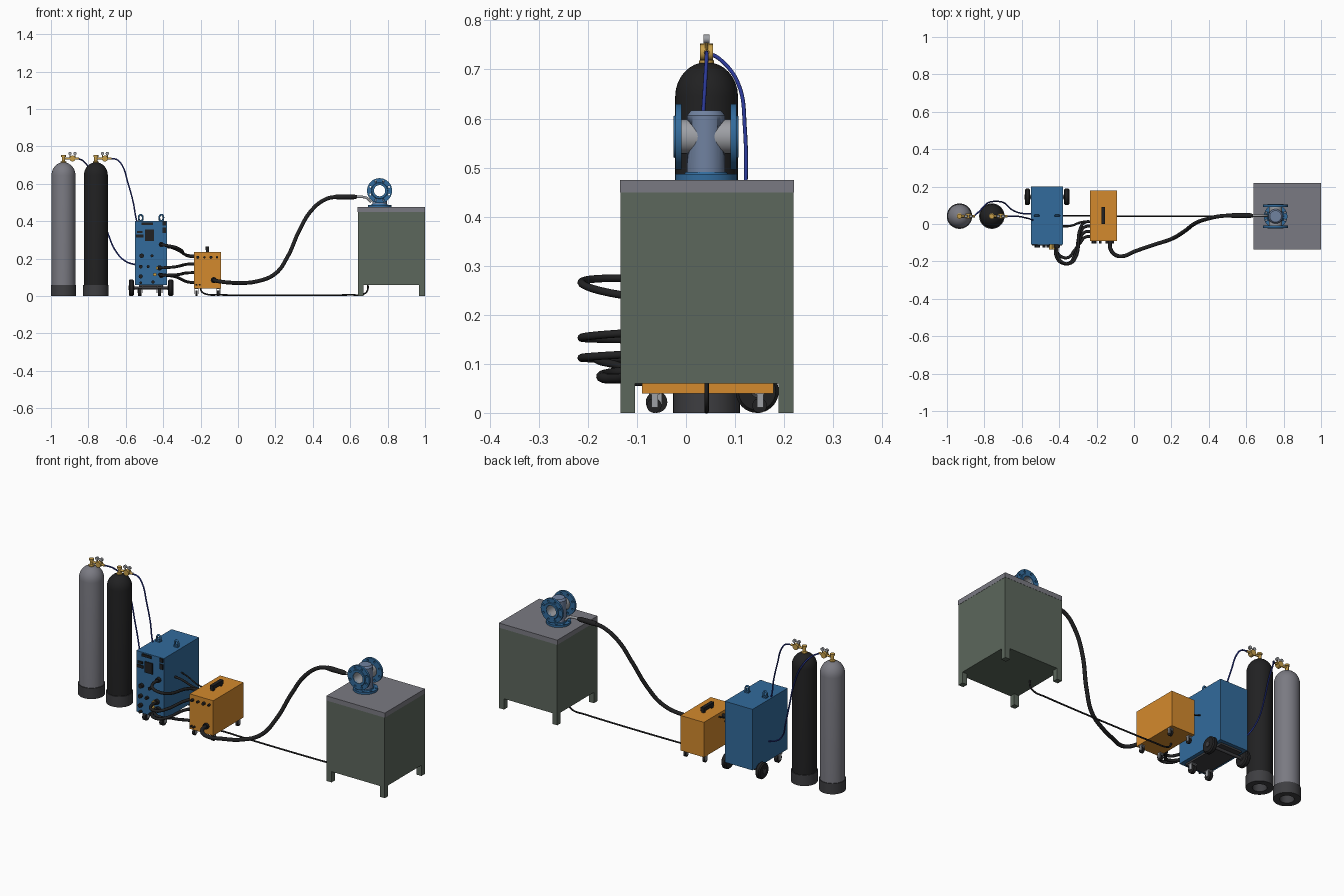
import bpy, bmesh, math
from mathutils import Matrix, Vector


def lin(c):
    c /= 255
    return c / 12.92 if c < 0.04045 else ((c + 0.055) / 1.055) ** 2.4


def mat(name, r, g, b):
    m = bpy.data.materials.new(name)
    m.diffuse_color = (lin(r), lin(g), lin(b), 1)
    return m


GRAY = mat("steel_gray", 122, 122, 130)
BLACK = mat("black", 33, 33, 34)
DARK = mat("dark_gray", 62, 62, 65)
BLUE = mat("blue", 50, 107, 156)
ORANGE = mat("orange", 212, 138, 45)
GREEN = mat("green", 92, 103, 92)
BRASS = mat("brass", 200, 160, 75)
HOSE = mat("hose_blue", 42, 56, 150)
PIPE = mat("pipe_steel", 112, 130, 160)
LIGHT = mat("light_gray", 158, 160, 165)


def finish(bm, name, m, smooth=False):
    bmesh.ops.recalc_face_normals(bm, faces=bm.faces)
    me = bpy.data.meshes.new(name)
    bm.to_mesh(me)
    bm.free()
    me.materials.append(m)
    ob = bpy.data.objects.new(name, me)
    bpy.context.collection.objects.link(ob)
    bpy.ops.object.select_all(action='DESELECT')
    ob.select_set(True)
    bpy.context.view_layer.objects.active = ob
    if smooth:
        bpy.ops.object.shade_smooth_by_angle(angle=math.radians(35))
    return ob


def box(name, m, x0, x1, y0, y1, z0, z1):
    bm = bmesh.new()
    mx = Matrix.Translation(((x0 + x1) / 2, (y0 + y1) / 2, (z0 + z1) / 2)) \
        @ Matrix.Diagonal((x1 - x0, y1 - y0, z1 - z0, 1))
    bmesh.ops.create_cube(bm, size=1, matrix=mx)
    return finish(bm, name, m)


def orient(axis, loc):
    q = Vector((0, 0, 1)).rotation_difference(Vector(axis))
    return Matrix.Translation(loc) @ q.to_matrix().to_4x4()


def lathe(name, m, prof, loc, axis=(0, 0, 1), n=32, closed=False):
    """Revolve (radius, height) points around an axis through loc."""
    bm = bmesh.new()
    vs = [bm.verts.new((r, 0, z)) for r, z in prof]
    es = [bm.edges.new(p) for p in zip(vs, vs[1:])]
    if closed:
        es.append(bm.edges.new((vs[-1], vs[0])))
    bmesh.ops.spin(bm, geom=vs + es, cent=(0, 0, 0), axis=(0, 0, 1),
                   angle=2 * math.pi, steps=n, use_merge=True)
    bmesh.ops.remove_doubles(bm, verts=bm.verts, dist=1e-5)
    bm.transform(orient(axis, loc))
    return finish(bm, name, m, True)


def cyl(name, m, r, h, loc, axis=(0, 0, 1), n=20):
    """Solid cylinder centred on loc."""
    return lathe(name, m, [(0, -h / 2), (r, -h / 2), (r, h / 2), (0, h / 2)], loc, axis, n)


def tube(name, m, r, pts):
    cu = bpy.data.curves.new(name, 'CURVE')
    cu.dimensions = '3D'
    cu.bevel_depth, cu.bevel_resolution = r, 3
    cu.resolution_u, cu.use_fill_caps = 8, True
    sp = cu.splines.new('BEZIER')
    sp.bezier_points.add(len(pts) - 1)
    for bp, p in zip(sp.bezier_points, pts):
        bp.co = p
        bp.handle_left_type = bp.handle_right_type = 'AUTO'
    cu.materials.append(m)
    ob = bpy.data.objects.new(name, cu)
    bpy.context.collection.objects.link(ob)
    bpy.ops.object.select_all(action='DESELECT')
    ob.select_set(True)
    bpy.context.view_layer.objects.active = ob
    bpy.ops.object.convert(target='MESH')
    bpy.ops.object.shade_smooth_by_angle(angle=math.radians(50))


def cut(ob, cutter):
    bpy.context.view_layer.objects.active = ob
    md = ob.modifiers.new("cut", 'BOOLEAN')
    md.operation, md.object, md.solver = 'DIFFERENCE', cutter, 'EXACT'
    bpy.ops.object.modifier_apply(modifier=md.name)
    bpy.data.objects.remove(cutter)


X, Y = (1, 0, 0), (0, 1, 0)

# Gas cylinders with collar, valve and regulator
CY = 0.042
for nm, cx, m in (("gray_cylinder", -0.933, GRAY), ("black_cylinder", -0.76, BLACK)):
    dome = [(0.064 * math.cos(a), 0.645 + 0.07 * math.sin(a))
            for a in [i * math.pi / 16 for i in range(9)]]
    dome[-1] = (0, 0.715)
    lathe(nm, m, [(0, 0.045), (0.064, 0.045)] + dome, (cx, CY, 0), n=40)
    lathe(nm + "_collar", DARK, [(0.036, 0), (0.068, 0), (0.068, 0.06), (0.036, 0.06)],
          (cx, CY, 0), n=40, closed=True)
    lathe(nm + "_valve", BRASS, [(0, 0.705), (0.015, 0.705), (0.015, 0.718), (0.009, 0.722),
          (0.009, 0.742), (0.013, 0.744), (0.013, 0.753), (0, 0.753)], (cx, CY, 0), n=16)
    cyl(nm + "_outlet", BRASS, 0.006, 0.085, (cx + 0.04, CY, 0.735), X, 12)
    cyl(nm + "_regulator", BRASS, 0.016, 0.026, (cx + 0.048, CY, 0.735), Y)
    for dx in (0.035, 0.061):
        cyl(nm + "_gauge_stem", BRASS, 0.003, 0.02, (cx + dx, CY, 0.748), n=8)
        cyl(nm + "_gauge", LIGHT, 0.009, 0.012, (cx + dx, CY, 0.762), Y, 16)

# Gas hoses
tube("hose_to_top", HOSE, 0.004, [(-0.68, CY, 0.735), (-0.645, 0.042, 0.728), (-0.615, 0.04, 0.69),
     (-0.59, 0.035, 0.61), (-0.56, 0.028, 0.5), (-0.546, 0.022, 0.42), (-0.535, 0.02, 0.38)])
tube("hose_to_side", HOSE, 0.004, [(-0.855, CY, 0.735), (-0.825, 0.07, 0.72), (-0.79, 0.107, 0.67),
     (-0.755, 0.12, 0.58), (-0.72, 0.12, 0.43), (-0.69, 0.11, 0.32), (-0.65, 0.075, 0.235),
     (-0.6, 0.057, 0.185), (-0.54, 0.055, 0.165)])

# Blue power source
box("power_source", BLUE, -0.55, -0.38, -0.11, 0.2, 0.06, 0.4)
box("power_source_base", DARK, -0.53, -0.40, -0.09, 0.18, 0.05, 0.06)
for x in (-0.52, -0.41):
    box("eye_foot", BLUE, x - 0.012, x + 0.012, 0.035, 0.055, 0.4, 0.407)
    tube("lifting_eye", BLUE, 0.005, [(x - 0.009, 0.045, 0.405), (x - 0.01, 0.045, 0.425),
         (x, 0.045, 0.435), (x + 0.01, 0.045, 0.425), (x + 0.009, 0.045, 0.405)])
# Front panel: plates (x, z, width, height) and sockets (x, z, radius)
for x, z, w, h in ((-0.472, 0.325, 0.048, 0.06), (-0.525, 0.32, 0.04, 0.016), (-0.525, 0.342, 0.03, 0.012),
                   (-0.394, 0.387, 0.02, 0.022), (-0.394, 0.352, 0.02, 0.028), (-0.485, 0.387, 0.06, 0.014)):
    box("panel_plate", BLACK, x - w / 2, x + w / 2, -0.116, -0.1, z - h / 2, z + h / 2)
for x, z, r in ((-0.515, 0.215, 0.012), (-0.46, 0.215, 0.008), (-0.52, 0.157, 0.01), (-0.48, 0.157, 0.008),
                (-0.52, 0.105, 0.011), (-0.52, 0.07, 0.007), (-0.455, 0.075, 0.009),
                (-0.41, 0.275, 0.014), (-0.42, 0.15, 0.014), (-0.41, 0.11, 0.014)):
    cyl("panel_socket", BLACK, r, 0.03, (x, -0.111, z), Y, 16)
for x, z in ((-0.445, 0.115), (-0.43, 0.15)):
    cyl("brass_fitting", BRASS, 0.009, 0.04, (x, -0.115, z), Y, 12)

# Rear wheels and axle
cyl("axle", DARK, 0.008, 0.2, (-0.465, 0.145, 0.044), X, 12)
for s in (-1, 1):
    x = -0.465 + s * 0.105
    lathe("rear_wheel", BLACK, [(0, -0.012), (0.03, -0.014), (0.038, -0.014), (0.044, -0.008), (0.044, 0.008),
          (0.038, 0.014), (0.03, 0.014), (0, 0.012)], (x, 0.145, 0.044), X)
    cyl("wheel_hub", DARK, 0.013, 0.032, (x, 0.145, 0.044), X, 16)


def caster(x, y, r, top):
    cyl("caster_wheel", BLACK, r, r * 0.8, (x, y, r), X)
    for s in (-1, 1):
        box("caster_fork", LIGHT, x + s * r * .6 - .002, x + s * r * .6 + .002,
            y - r * 0.35, y + r * 0.5, r * 0.7, top - 0.003)
    box("caster_plate", LIGHT, x - r * 0.75, x + r * 0.75, y - r * 0.7, y + r * 0.7, top - 0.005, top)


for x in (-0.525, -0.42):
    caster(x, -0.06, 0.022, 0.052)

# Orange wire feeder
box("wire_feeder", ORANGE, -0.235, -0.09, -0.09, 0.178, 0.04, 0.235)
for x in (-0.222, -0.105):
    for y in (-0.065, 0.15):
        caster(x, y, 0.015, 0.042)
box("carry_handle", BLACK, -0.174, -0.154, 0.0, 0.092, 0.245, 0.265)
for y in (0.004, 0.073):
    box("handle_post", BLACK, -0.172, -0.156, y, y + 0.015, 0.234, 0.25)
for x, z, r in ((-0.215, 0.207, 0.008), (-0.18, 0.207, 0.006), (-0.145, 0.207, 0.008),
                (-0.112, 0.207, 0.006), (-0.222, 0.06, 0.005), (-0.205, 0.06, 0.005), (-0.13, 0.085, 0.016)):
    cyl("feeder_knob", BLACK, r, 0.024, (x, -0.092, z), Y, 16)

# Looping cables from power source to feeder: start x, z, end y, z, loop depth
for x, z, ey, ez, d in ((-0.41, 0.275, 0.012, 0.21, -0.21), (-0.42, 0.15, -0.012, 0.172, -0.21),
                        (-0.41, 0.11, -0.04, 0.125, -0.21), (-0.42, 0.115, -0.068, 0.072, -0.178)):
    w = lambda t: z + (ez - z) * t
    tube("link_cable", BLACK, 0.008, [(x, -0.1, z), (x + 0.005, d + 0.035, w(0.02)), (x + 0.03, d + 0.004, w(0.08)),
         (x + 0.07, d, w(0.2)), (x + 0.1, d + 0.035, w(0.4)), (-0.285, ey - 0.03, w(0.8)),
         (-0.262, ey - 0.003, w(0.95)), (-0.225, ey, ez)])
tube("side_cable", BLACK, 0.006, [(-0.385, -0.012, 0.262), (-0.34, -0.01, 0.255), (-0.28, 0.01, 0.222), (-0.23, 0.014, 0.215)])
tube("control_cable", BLACK, 0.004, [(-0.385, 0.045, 0.265), (-0.34, 0.045, 0.25), (-0.28, 0.045, 0.222), (-0.23, 0.045, 0.215)])

# Ground cable along the floor
tube("ground_cable", BLACK, 0.0045, [(-0.2, 0.042, 0.05), (-0.195, 0.042, 0.025), (-0.17, 0.042, 0.01), (-0.1, 0.042, 0.006),
     (0.6, 0.042, 0.006), (0.67, 0.042, 0.01), (0.69, 0.042, 0.025), (0.695, 0.042, 0.07)])

# Torch hose, handle and neck
tube("torch_hose", BLACK, 0.0105, [(-0.13, -0.09, 0.085), (-0.125, -0.135, 0.083), (-0.1, -0.165, 0.078),
     (-0.06, -0.172, 0.073), (0, -0.148, 0.07), (0.1, -0.113, 0.078), (0.2, -0.08, 0.12), (0.265, -0.042, 0.21),
     (0.33, 0.005, 0.355), (0.395, 0.028, 0.46), (0.47, 0.043, 0.518), (0.53, 0.045, 0.53), (0.6, 0.045, 0.53)])
lathe("torch_handle", BLACK, [(0, 0), (0.012, 0), (0.014, 0.02), (0.013, 0.1), (0.009, 0.115), (0, 0.115)],
      (0.52, 0.045, 0.53), X, 16)
tube("torch_neck", LIGHT, 0.007, [(0.625, 0.045, 0.53), (0.67, 0.045, 0.529), (0.69, 0.045, 0.523), (0.712, 0.045, 0.502)])

# Work table
box("table_top", GRAY, 0.64, 1.0, -0.135, 0.22, 0.449, 0.475)
box("table_body", GREEN, 0.641, 0.999, -0.134, 0.219, 0.06, 0.45)
for x in (0.641, 0.969):
    for y in (-0.134, 0.189):
        box("table_leg", GREEN, x, x + 0.03, y, y + 0.03, 0, 0.062)

# Flanged pipe workpiece
PX, PY, PZ = 0.757, 0.041, 0.563
body = lathe("vertical_pipe", PIPE, [(0, 0.476), (0.039, 0.476), (0.039, 0.606), (0.031, 0.616), (0, 0.616)], (PX, PY, 0))
cut(body, cyl("bore", PIPE, 0.031, 0.3, (PX, PY, PZ), Y, 32))
lathe("cross_pipe", LIGHT, [(0.03, -0.062), (0.035, -0.062), (0.035, 0.062), (0.03, 0.062)],
      (PX, PY, PZ), Y, closed=True)


def flange(name, loc, axis, r, hole):
    prof = [(hole, 0), (r, 0), (r, 0.012), (0.044, 0.012), (0.042, 0.016), (hole, 0.016)]
    ob = lathe(name, BLUE, prof, loc, axis, 40, True)
    bm = bmesh.new()
    for i in range(8):
        a = (i + 0.5) * math.pi / 4
        p = Matrix.Translation((0.054 * math.cos(a), 0.054 * math.sin(a), 0))
        bmesh.ops.create_cone(bm, cap_ends=True, segments=12, radius1=0.0055, radius2=0.0055,
                              depth=0.1, matrix=orient(axis, loc) @ p)
    cut(ob, finish(bm, "bolt_holes", BLUE))


flange("front_flange", (PX, PY - 0.05, PZ), (0, -1, 0), 0.067, 0.03)
flange("back_flange", (PX, PY + 0.05, PZ), (0, 1, 0), 0.067, 0.03)
flange("base_flange", (PX, PY, 0.475), (0, 0, 1), 0.063, 0.036)
